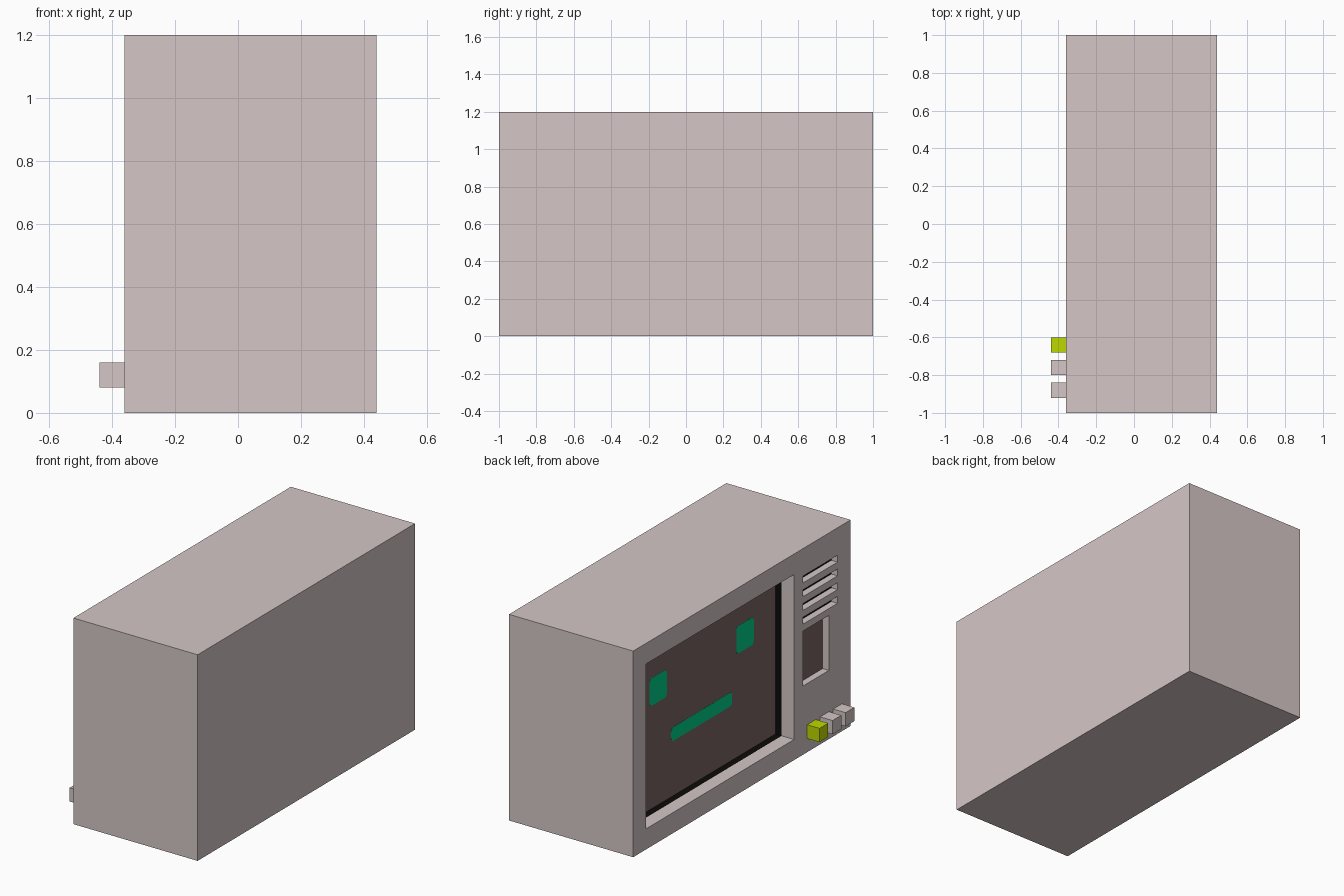
import bpy, bmesh
from mathutils import Vector

if "Cube" in bpy.data.objects:
    bpy.data.objects.remove(bpy.data.objects["Cube"], do_unlink=True)


def material(name, rgb):
    m = bpy.data.materials.new(name)
    m.use_nodes = True
    m.diffuse_color = (*rgb, 1)
    bsdf = m.node_tree.nodes["Principled BSDF"]
    bsdf.inputs["Base Color"].default_value = (*rgb, 1)
    bsdf.inputs["Roughness"].default_value = 0.8
    return m


CASING = material("warm grey casing", (0.665, 0.565, 0.565))
GLASS = material("dark brown glass", (0.20, 0.13, 0.13))
BLACK = material("black recess", (0.004, 0.003, 0.003))
TEAL = material("teal green", (0.0, 0.63, 0.265))
LIME = material("lime button", (0.505, 0.69, 0.0))


def box_mesh(x, y, z):
    """Box from (min, max) ranges on each axis."""
    bm = bmesh.new()
    bmesh.ops.create_cube(bm, size=1)
    for v in bm.verts:
        v.co = Vector([r[0] if c < 0 else r[1] for c, r in zip(v.co, (x, y, z))])
    return bm


def finish(bm, name, mats):
    bmesh.ops.recalc_face_normals(bm, faces=bm.faces)
    mesh = bpy.data.meshes.new(name)
    bm.to_mesh(mesh)
    bm.free()
    for m in mats:
        mesh.materials.append(m)
    obj = bpy.data.objects.new(name, mesh)
    bpy.context.collection.objects.link(obj)
    return obj


FRONT = -0.36            # x of the panel side
SCREEN = FRONT + 0.12    # x of the screen glass

# Recesses as (y range, z range, extrusion steps)
recesses = [((-0.48, 0.88), (0.12, 1.08), (0.08, 0.04)),   # main screen
            ((-0.80, -0.56), (0.40, 0.72), (0.04,))]       # small display
recesses += [((-0.88, -0.56), (0.76 + 0.08 * i, 0.80 + 0.08 * i), (0.04,))
             for i in range(4)]                            # vent slots


def panel_faces(bm):
    return [f for f in bm.faces if all(abs(v.co.x - FRONT) < 1e-4 for v in f.verts)]


# Casing with the panel side divided along the recess outlines
bm = box_mesh((FRONT, 0.44), (-1, 1), (0, 1.2))
cuts = {(1, round(y, 3)) for r in recesses for y in r[0]}
cuts |= {(2, round(z, 3)) for r in recesses for z in r[1]}
for axis, value in sorted(cuts):
    geom = set(panel_faces(bm))
    for f in list(geom):
        geom.update(f.edges)
        geom.update(f.verts)
    point, normal = Vector((0, 0, 0)), Vector((0, 0, 0))
    point[axis], normal[axis] = value, 1
    bmesh.ops.bisect_plane(bm, geom=list(geom), dist=1e-5, plane_co=point, plane_no=normal)

# Push each recess inward, removing the faces left at the opening
for (y0, y1), (z0, z1), steps in recesses:
    region = []
    for f in panel_faces(bm):
        c = f.calc_center_median()
        if y0 < c.y < y1 and z0 < c.z < z1:
            region.append(f)
    for step in steps:
        out = bmesh.ops.extrude_face_region(bm, geom=region)["geom"]
        bmesh.ops.delete(bm, geom=[f for f in region if f.is_valid], context='FACES')
        bmesh.ops.translate(bm, vec=(step, 0, 0),
                            verts=[g for g in out if isinstance(g, bmesh.types.BMVert)])
        region = [g for g in out if isinstance(g, bmesh.types.BMFace)]

# Colour recess faces: backs by height, deep screen walls by depth
for f in bm.faces:
    c = f.calc_center_median()
    near, far = min(v.co.x for v in f.verts), max(v.co.x for v in f.verts)
    if far - near < 1e-4:
        if FRONT + 0.01 < near < 0:
            f.material_index = 2 if c.z > 0.74 and c.y < -0.5 else 1
    elif near > FRONT + 0.07 and far < SCREEN + 0.01:
        f.material_index = 2
finish(bm, "casing", [CASING, GLASS, BLACK])

# Face on the screen: thin plates with softened corners
for name, y, z in (("left_eye", (0.52, 0.68), (0.72, 0.88)),
                   ("right_eye", (-0.28, -0.12), (0.72, 0.88)),
                   ("mouth", (-0.08, 0.48), (0.44, 0.52))):
    bm = box_mesh((SCREEN - 0.001, SCREEN + 0.002), y, z)
    corners = [e for e in bm.edges if abs(e.verts[0].co.x - e.verts[1].co.x) > 0.001]
    bmesh.ops.bevel(bm, geom=corners, offset=0.02, segments=3, profile=0.5,
                    affect='EDGES')
    finish(bm, name, [TEAL])

# Push buttons
for name, y, mat in (("start_button", -0.68, LIME),
                     ("middle_button", -0.80, CASING),
                     ("end_button", -0.92, CASING)):
    finish(box_mesh((-0.44, FRONT), (y, y + 0.08), (0.08, 0.16)), name, [mat])
